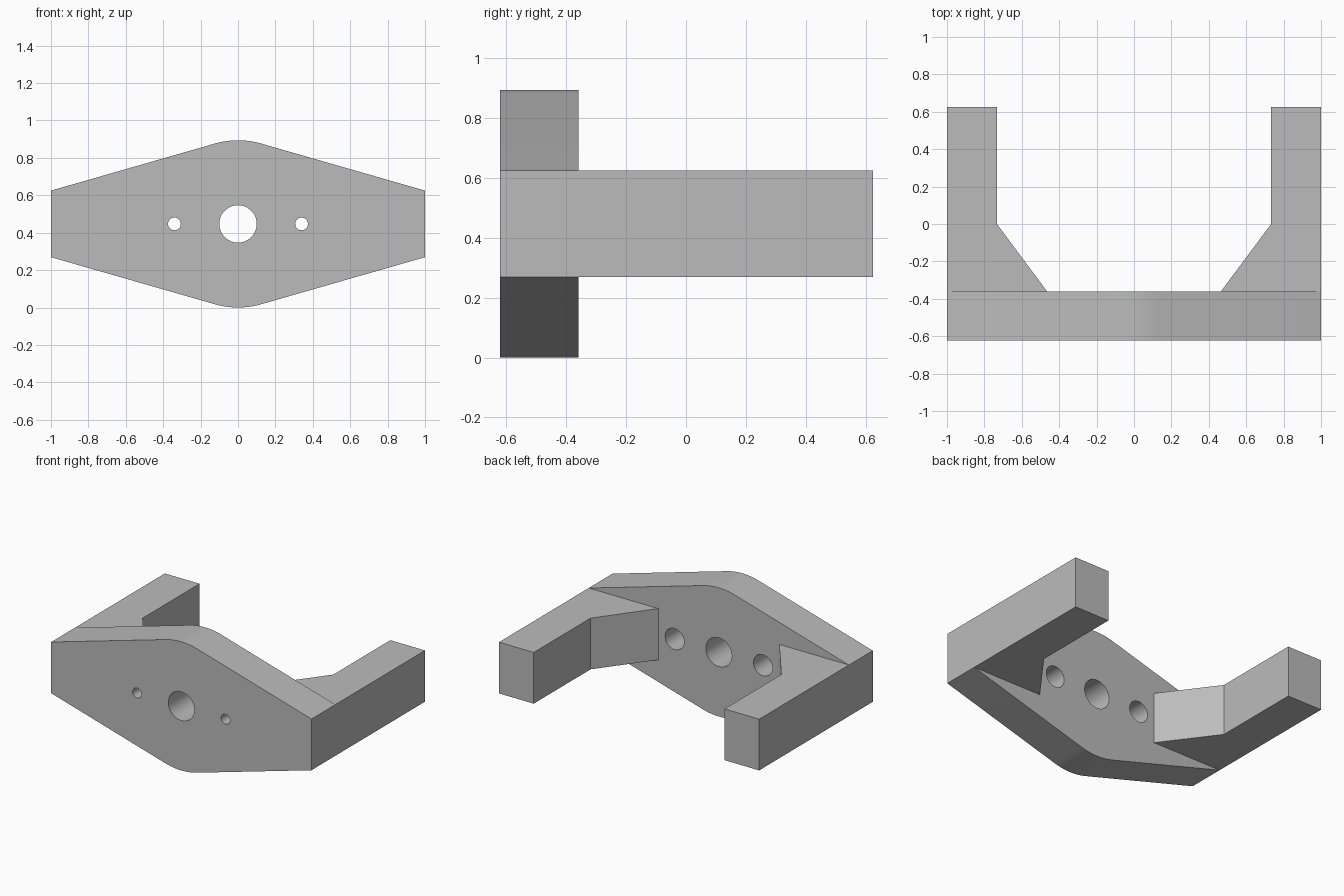
import bpy, bmesh
from math import sin, cos, pi, radians
from mathutils import Matrix

if "Cube" in bpy.data.objects:
    bpy.data.objects.remove(bpy.data.objects["Cube"])

GREY = (0.5, 0.5, 0.5, 1)
grey = bpy.data.materials.new("plain grey")
grey.use_nodes = True
grey.diffuse_color = GREY
grey.node_tree.nodes["Principled BSDF"].inputs["Base Color"].default_value = GREY

MID = 0.447            # height of the centre line
HALF = 0.178           # half height of the arms and plate ends
FRONT, BACK, TIP = -0.622, -0.36, 0.625


def extrude(name, points, move):
    """Solid prism from a closed outline."""
    bm = bmesh.new()
    face = bm.faces.new([bm.verts.new(p) for p in points])
    grown = bmesh.ops.extrude_face_region(bm, geom=[face])["geom"]
    bmesh.ops.translate(bm, vec=move, verts=[g for g in grown if isinstance(g, bmesh.types.BMVert)])
    bmesh.ops.recalc_face_normals(bm, faces=bm.faces)
    mesh = bpy.data.meshes.new(name)
    bm.to_mesh(mesh)
    bm.free()
    mesh.materials.append(grey)
    obj = bpy.data.objects.new(name, mesh)
    bpy.context.collection.objects.link(obj)
    return obj


def drill(target, x, radius, y0, y1):
    """Cut a round hole along y."""
    ring = [(x + radius * cos(2 * pi * i / 48), y0, MID + radius * sin(2 * pi * i / 48)) for i in range(48)]
    cutter = extrude("hole_cutter", ring, (0, y1 - y0, 0))
    mod = target.modifiers.new("hole", "BOOLEAN")
    mod.operation, mod.solver, mod.object = "DIFFERENCE", "EXACT", cutter
    bpy.context.view_layer.objects.active = target
    bpy.ops.object.modifier_apply(modifier=mod.name)
    bpy.data.objects.remove(cutter)


# Tapered plate with rounded top and bottom
arc = [radians(74 + 32 * i / 16) for i in range(17)]
top = [(1, HALF)] + [(MID * cos(a), MID * sin(a)) for a in arc] + [(-1, HALF)]
outline = top + [(-x, -z) for x, z in top]
plate = extrude("plate", [(x, FRONT, MID + z) for x, z in outline], (0, BACK - FRONT, 0))

# Centre hole and two bolt holes, counterbored from the back
drill(plate, 0, 0.1, FRONT - 0.1, BACK + 0.1)
for x in (-0.34, 0.34):
    drill(plate, x, 0.034, FRONT - 0.1, BACK + 0.1)
    drill(plate, x, 0.073, BACK - 0.16, BACK + 0.1)

# Arms with sloped gussets at the root
arm = [(1, BACK), (1, TIP), (0.733, TIP), (0.733, 0), (0.465, BACK)]
arms = [extrude(name, [(s * x, y, MID - HALF) for x, y in arm], (0, 0, 2 * HALF))
        for name, s in (("left_arm", 1), ("right_arm", -1))]

# Smooth rounds, sharp corners
bpy.ops.object.select_all(action="DESELECT")
for obj in [plate] + arms:
    obj.select_set(True)
bpy.context.view_layer.objects.active = plate
bpy.ops.object.shade_smooth_by_angle(angle=radians(20))
